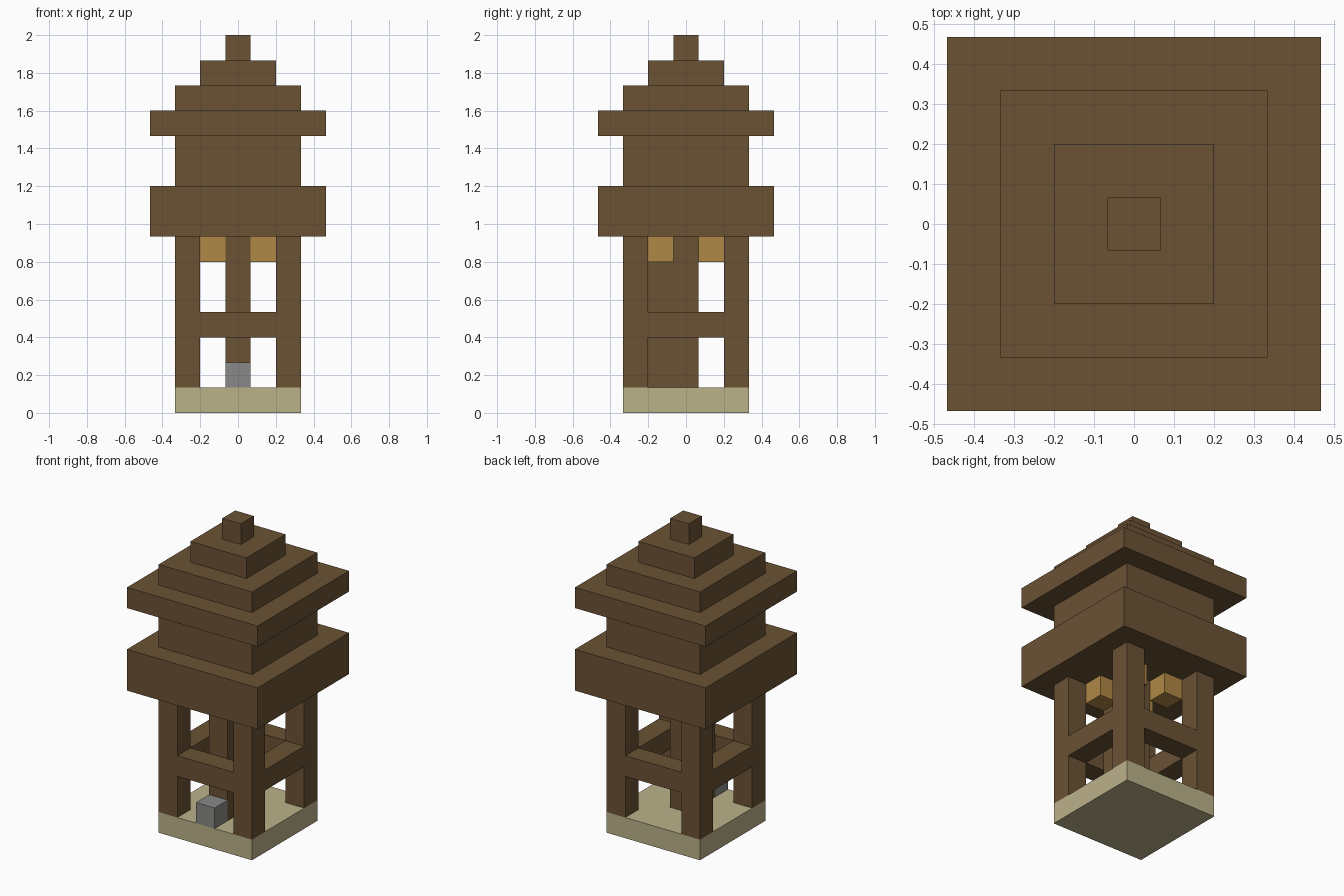
import bpy

if "Cube" in bpy.data.objects:
    bpy.data.objects.remove(bpy.data.objects["Cube"], do_unlink=True)

U = 2 / 15  # one block of the tower


def material(name, rgb):
    linear = [((c / 255 + 0.055) / 1.055) ** 2.4 for c in rgb] + [1]
    mat = bpy.data.materials.new(name)
    mat.use_nodes = True
    mat.diffuse_color = linear
    mat.node_tree.nodes["Principled BSDF"].inputs["Base Color"].default_value = linear
    return mat


wood = material("dark wood", (107, 82, 52))
sand = material("pale sandstone", (187, 178, 138))
glow = material("amber lantern", (176, 136, 70))
stone = material("grey stone", (137, 137, 136))


def block(name, mat, center, size, bottom, top):
    """Box sized in block units, spanning bottom to top."""
    x, y = center
    bpy.ops.mesh.primitive_cube_add(size=1, location=(x * U, y * U, (bottom + top) / 2 * U))
    ob = bpy.context.object
    ob.name = name
    ob.scale = (size[0] * U, size[1] * U, (top - bottom) * U)
    bpy.ops.object.transform_apply(location=False, rotation=False, scale=True)
    ob.data.materials.append(mat)


# Ground slab
block("base", sand, (0, 0), (5, 5), 0, 1)

# Corner posts and hanging lanterns
for x in (-1, 1):
    for y in (-1, 1):
        block("corner_post", wood, (2 * x, 2 * y), (1, 1), 1, 7)
        block("lantern", glow, (x, y), (1, 1), 6, 7)

# Rails joining the posts
for s in (-2, 2):
    block("cross_rail", wood, (0, s), (3, 1), 3, 4)
    block("side_rail", wood, (s, 0), (1, 3), 3, 4)

# Central pillar and the step before it
block("central_pillar", wood, (0, -0.5), (1, 2), 1, 7)
block("stone_step", stone, (0, -2), (1, 1), 1, 2)

# Stacked roof tiers: name, width, height
level = 7
for name, width, height in (("lower_eave", 7, 2), ("upper_storey", 5, 2),
                            ("upper_eave", 7, 1), ("roof_tier", 5, 1),
                            ("roof_cap", 3, 1), ("finial", 1, 1)):
    block(name, wood, (0, 0), (width, width), level, level + height)
    level += height
